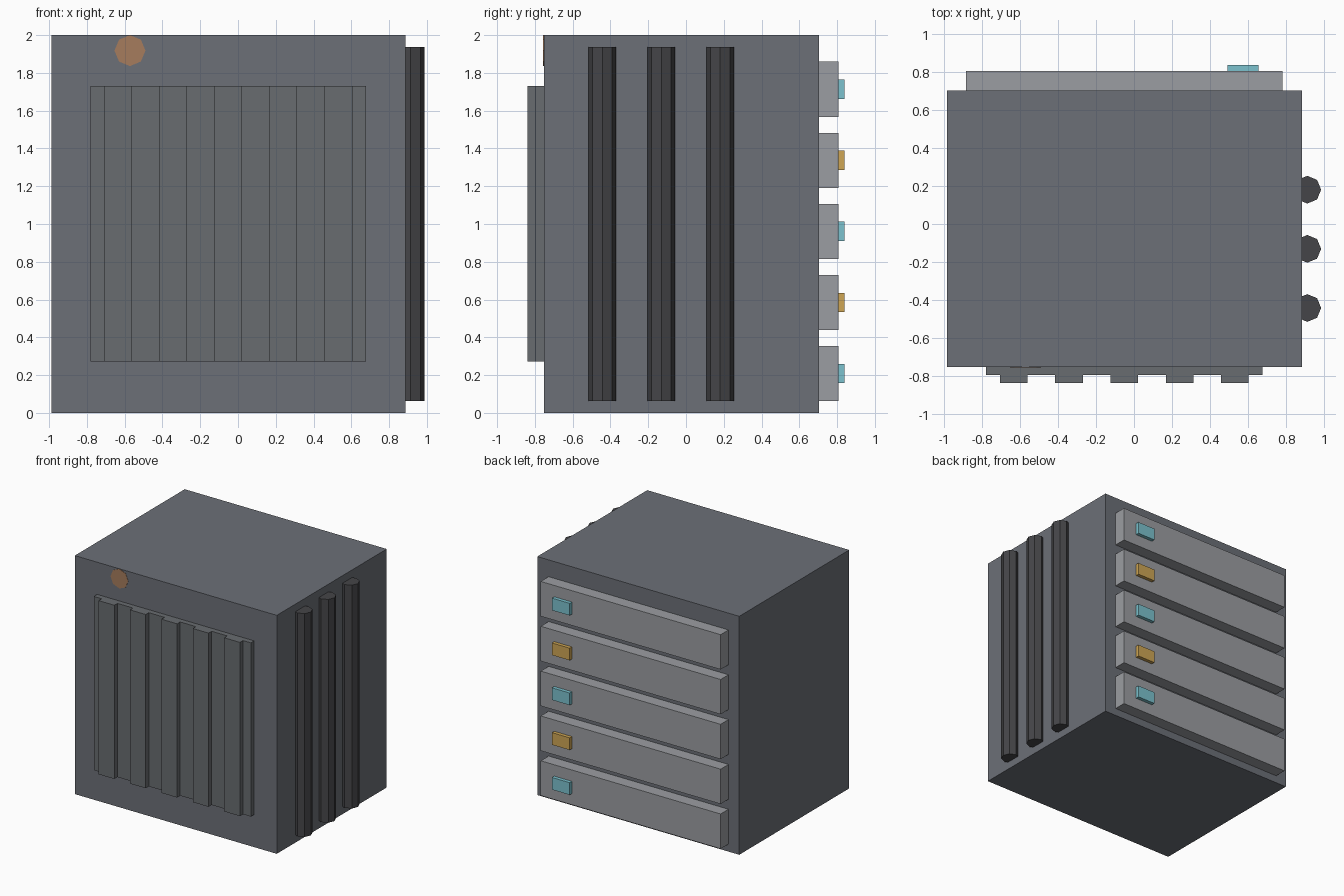
import bpy
from math import radians

if "Cube" in bpy.data.objects:
    bpy.data.objects.remove(bpy.data.objects["Cube"])


def material(name, color):
    m = bpy.data.materials.new(name)
    m.diffuse_color = (*color, 1)
    m.use_nodes = True
    m.node_tree.nodes["Principled BSDF"].inputs["Base Color"].default_value = m.diffuse_color
    return m


BODY = material("slate", (0.15, 0.16, 0.185))
PANEL = material("panel_grey", (0.14, 0.15, 0.16))
DRAWER = material("light_grey", (0.33, 0.34, 0.36))
DARK = material("dark_grey", (0.06, 0.06, 0.065))
TEAL = material("teal", (0.2, 0.54, 0.62))
AMBER = material("amber", (0.62, 0.38, 0.09))
COPPER = material("copper", (0.38, 0.2, 0.11))


def finish(name, mat):
    ob = bpy.context.object
    ob.name = name
    ob.data.materials.append(mat)
    return ob


def box(name, x, y, z, mat):
    # box from (min, max) pairs on each axis
    bpy.ops.mesh.primitive_cube_add(size=1, location=[sum(r) / 2 for r in (x, y, z)])
    ob = finish(name, mat)
    ob.scale = [r[1] - r[0] for r in (x, y, z)]
    return ob


def cylinder(name, radius, depth, location, mat, rotation=(0, 0, 0)):
    bpy.ops.mesh.primitive_cylinder_add(vertices=8, radius=radius, depth=depth,
                                        location=location, rotation=rotation)
    return finish(name, mat)


# main cabinet
box("cabinet_body", (-0.987, 0.887), (-0.753, 0.704), (0, 2), BODY)

# front panel with vertical ribs
box("front_panel", (-0.78, 0.677), (-0.797, -0.75), (0.273, 1.73), PANEL)
for i in range(5):
    x = -0.634 + i * 0.2915
    box(f"front_rib_{i + 1}", (x - 0.073, x + 0.073), (-0.838, -0.79), (0.273, 1.73), PANEL)

# flush round indicator on the front
cylinder("front_indicator", 0.082, 0.012, (-0.572, -0.75, 1.918), COPPER, (radians(90), 0, 0))

# vertical pipes on the right side
for i in range(3):
    cylinder(f"side_pipe_{i + 1}", 0.073, 1.873, (0.914, -0.443 + i * 0.312, 1.0), DARK)

# rear drawers, each with a status light
for i in range(5):
    z = 0.209 + i * 0.376
    box(f"rear_drawer_{i + 1}", (-0.887, 0.782), (0.70, 0.808), (z - 0.146, z + 0.146), DRAWER)
    box(f"status_light_{i + 1}", (0.492, 0.657), (0.80, 0.838), (z - 0.051, z + 0.051),
        AMBER if i % 2 else TEAL)
